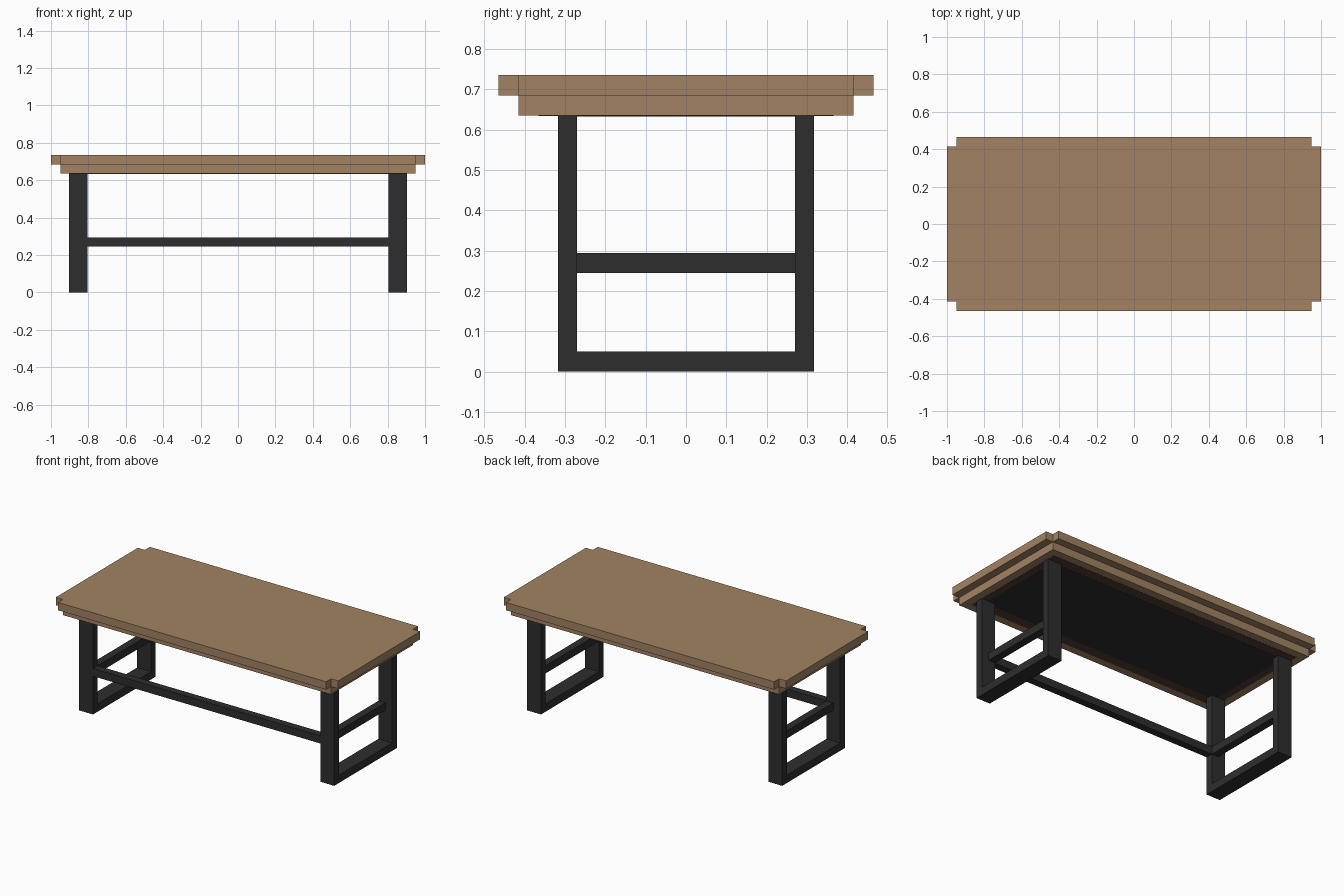
import bpy
import bmesh
from mathutils import Matrix

if "Cube" in bpy.data.objects:
    bpy.data.objects.remove(bpy.data.objects["Cube"])


def material(name, rgb):
    m = bpy.data.materials.new(name)
    m.diffuse_color = (*rgb, 1)
    m.use_nodes = True
    m.node_tree.nodes["Principled BSDF"].inputs["Base Color"].default_value = m.diffuse_color
    return m


WOOD = material("warm wood", (0.36, 0.226, 0.125))
DARK = material("dark wood", (0.077, 0.045, 0.03))
STEEL = material("black steel", (0.027, 0.027, 0.027))


def finish(name, bm, mat):
    bmesh.ops.recalc_face_normals(bm, faces=bm.faces)
    me = bpy.data.meshes.new(name)
    bm.to_mesh(me)
    bm.free()
    me.materials.append(mat)
    ob = bpy.data.objects.new(name, me)
    bpy.context.collection.objects.link(ob)
    return ob


def box(name, x, y, z, mat):
    """Box from (min, max) pairs on each axis."""
    bm = bmesh.new()
    size = [b - a for a, b in (x, y, z)]
    mid = [(a + b) / 2 for a, b in (x, y, z)]
    bmesh.ops.create_cube(bm, size=1, matrix=Matrix.Translation(mid) @ Matrix.Diagonal((*size, 1)))
    return finish(name, bm, mat)


def sym(v):
    return (-v, v)


# tabletop: slab outline with a square notch at each corner
X, Y, N = 1.0, 0.465, 0.05
Z0, Z1, Z2 = 0.635, 0.685, 0.735
corner = [(X, Y - N), (X - N, Y - N), (X - N, Y)]
outline = []
for sx, sy in ((1, 1), (-1, 1), (-1, -1), (1, -1)):
    pts = [(px * sx, py * sy) for px, py in corner]
    outline += pts if sx * sy > 0 else pts[::-1]
bm = bmesh.new()
face = bm.faces.new([bm.verts.new((px, py, Z1)) for px, py in outline])
top = bmesh.ops.extrude_face_region(bm, geom=[face])["geom"]
bmesh.ops.translate(bm, vec=(0, 0, Z2 - Z1),
                    verts=[v for v in top if isinstance(v, bmesh.types.BMVert)])
bm.faces.ensure_lookup_table()
finish("tabletop", bm, WOOD)

# lower slab under the top, with its darker underside panels
box("apron", sym(X - N), sym(Y - N), (Z0, Z1), WOOD)
box("underside_border", sym(0.90), sym(0.365), (Z0 - 0.001, Z0 + 0.002), DARK)
box("underside_plate", sym(0.85), sym(0.30), (Z0 - 0.002, Z0 + 0.002), STEEL)

# steel end frames
LEG_IN, LEG_OUT, LY_IN, LY_OUT = 0.805, 0.903, 0.27, 0.317
for side, s in (("left", -1), ("right", 1)):
    lx = tuple(sorted((s * LEG_IN, s * LEG_OUT)))
    bx = tuple(sorted((s * LEG_IN, s * 0.854)))
    for end, t in (("front", -1), ("back", 1)):
        ly = tuple(sorted((t * LY_IN, t * LY_OUT)))
        box(f"{end}_{side}_leg", lx, ly, (0, Z0), STEEL)
    box(f"{side}_foot_bar", lx, sym(LY_IN), (0, 0.05), STEEL)
    box(f"{side}_cross_bar", bx, sym(LY_IN), (0.245, 0.294), STEEL)

# long stretcher between the front legs
box("front_stretcher", sym(LEG_IN), (-LY_OUT, -LY_IN), (0.245, 0.294), STEEL)
